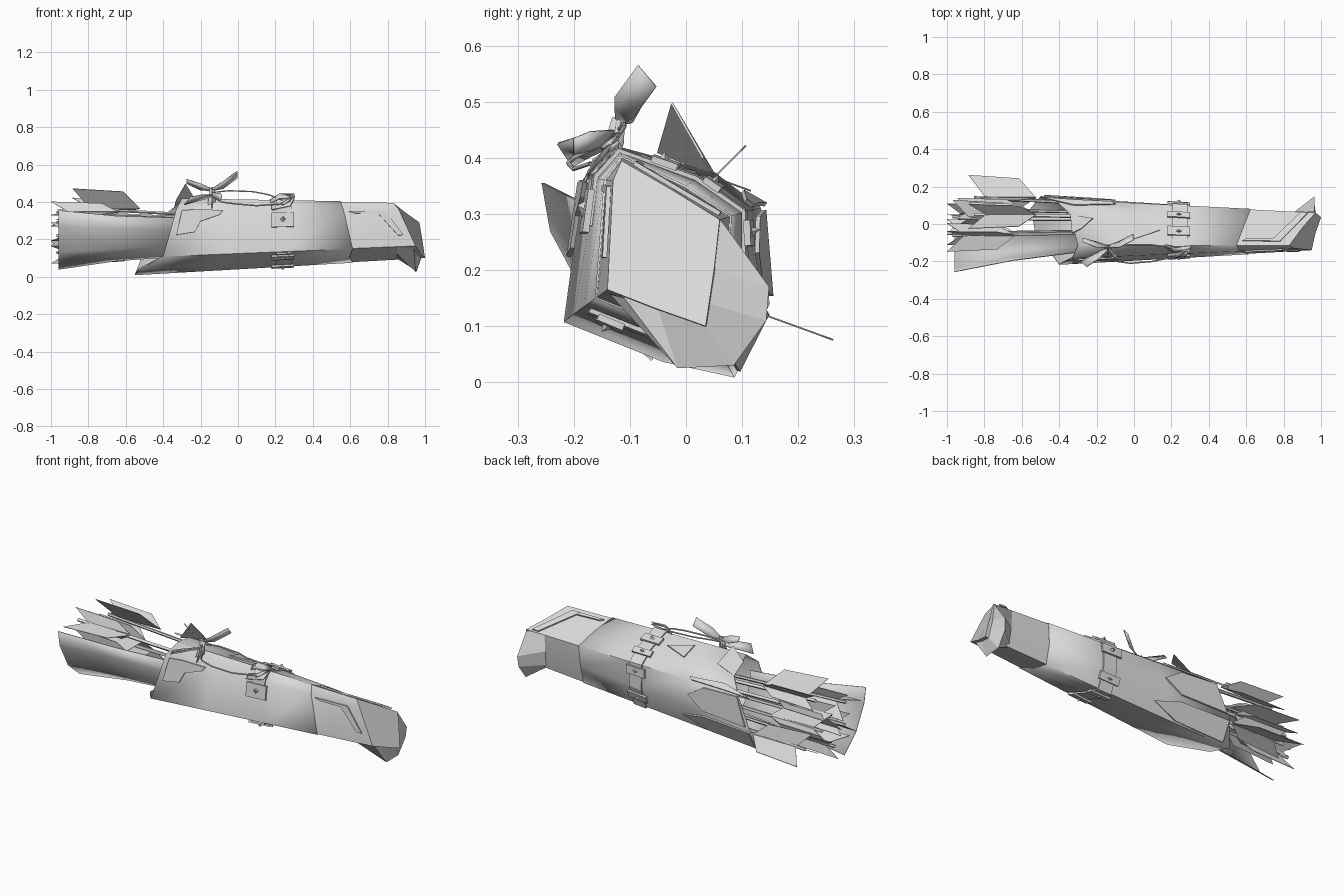
import bpy, bmesh, math
from mathutils import Vector as V

if "Cube" in bpy.data.objects:
    bpy.data.objects.remove(bpy.data.objects["Cube"])

grey = bpy.data.materials.new("light_grey")
grey.diffuse_color = (0.7, 0.7, 0.7, 1)
grey.use_nodes = True
grey.node_tree.nodes["Principled BSDF"].inputs["Base Color"].default_value = grey.diffuse_color


def make(name, verts, faces, thick=0.0, smooth=None):
    me = bpy.data.meshes.new(name)
    me.from_pydata([tuple(v) for v in verts], [], faces)
    bm = bmesh.new()
    bm.from_mesh(me)
    bmesh.ops.recalc_face_normals(bm, faces=bm.faces)
    bm.to_mesh(me)
    bm.free()
    me.materials.append(grey)
    ob = bpy.data.objects.new(name, me)
    bpy.context.collection.objects.link(ob)
    if thick:
        m = ob.modifiers.new("thickness", 'SOLIDIFY')
        m.thickness, m.offset = thick, 0
    if smooth:
        bpy.context.view_layer.objects.active = ob
        ob.select_set(True)
        bpy.ops.object.shade_smooth_by_angle(angle=math.radians(smooth))
        ob.select_set(False)
    return ob


def loft(name, rings, closed=False, thick=0.0, smooth=None, cap=False):
    n = len(rings[0])
    faces = [(i * n + j, i * n + (j + 1) % n, (i + 1) * n + (j + 1) % n, (i + 1) * n + j)
             for i in range(len(rings) - 1) for j in range(n if closed else n - 1)]
    if cap:
        k = (len(rings) - 1) * n
        faces.append(tuple(range(k, k + n)))
    return make(name, [p for r in rings for p in r], faces, thick, smooth)


# Quiver body: slanted open mouth lofted to a slanted square end
MOUTH = [V(p) for p in [(-.40, -.215, .11), (-.33, -.18, .36), (-.30, -.115, .415), (-.34, .05, .37),
                        (-.42, .13, .31), (-.50, .145, .14), (-.55, .085, .012), (-.53, -.04, .04)]]
END = [V(p) for p in [(.95, -.14, .165), (.86, -.13, .36), (.83, -.115, .395), (.90, -.02, .34),
                      (.97, .06, .29), (.985, .05, .2), (1.0, .035, .1), (.97, -.05, .13)]]


def surf(x, u, off=0.0):
    """Point on the body at length x, perimeter position u, lifted by off."""
    i, f = int(u) % 8, u % 1
    a, b = MOUTH[i].lerp(MOUTH[(i + 1) % 8], f), END[i].lerp(END[(i + 1) % 8], f)
    p = a.lerp(b, (x - a.x) / (b.x - a.x))
    out = V((0, p.y + .02 + .03 * x, p.z - .22)).normalized()
    return p + out * off


def plate(name, pts, off=.006, thick=.008):
    return make(name, [surf(x, u, off) for x, u in pts], [tuple(range(len(pts)))], thick)


loft("quiver_body", [MOUTH] + [[a.lerp(b, t) for a, b in zip(MOUTH, END)] for t in (.25, .5, .75)],
     True, .008, 50)
loft("quiver_lower_body", [[a.lerp(b, t) for a, b in zip(MOUTH, END)] for t in (.75, 1)],
     True, 0, 50, True)

# Flared toe flap around the closed end
tips = [V(p) for p in [(.94, -.11, .15), (.95, -.015, .025), (.955, .085, .03),
                       (.96, .143, .11), (.965, .148, .17), (.965, .065, .285)]]
base = [surf(.85, u) for u in (7.9, 7, 6.2, 5.8, 5, 4)]
inner = [END[0].lerp(END[7], .2), END[7], END[6], END[6].lerp(END[5], .4), END[5], END[4]]
loft("toe_flap", [base, tips, [p - V((.02, 0, 0)) for p in inner]])

# Large flared sheet rising from the mouth
back = [(-.96, -.255, .355), (-.96, -.24, .27), (-.96, -.165, .13), (-.96, -.06, .04)]
mid = [(-.65, -.195, .325), (-.65, -.185, .26), (-.65, -.145, .15), (-.65, -.06, .085)]
front = [(-.3, -.15, .315), (-.3, -.15, .25), (-.3, -.12, .17), (-.3, -.06, .11)]
loft("flared_sheet", [back, mid, front], thick=.005, smooth=40)


# Arrows: thin shaft plus slanted vanes, given as (angle, reach)
def arrow(y, z, x0, vanes):
    r = .009
    ring = [(r * math.cos(k * math.pi / 3), r * math.sin(k * math.pi / 3)) for k in range(6)]
    loft("arrow_shaft", [[(x, y * s + c, .2 + (z - .2) * s + d) for c, d in ring]
                         for x, s in ((x0 + .03, 1), (-.1, .75))], True, smooth=60)
    for ang, reach in vanes:
        d = V((0, math.cos(math.radians(ang)), math.sin(math.radians(ang))))
        o = V((0, y, z))
        quad = [o + d * h + V((x0 + dx, 0, 0)) for dx, h in ((.09, .003), (0, reach), (.27, reach * .85), (.36, .003))]
        make("arrow_vane", quad, [(0, 1, 2, 3)], .003)


arrow(.05, .365, -.885, [(125, .13), (45, .08), (-20, .07)])
arrow(.14, .12, -.885, [(-20, .13), (100, .09), (-150, .08)])
arrow(-.06, .345, -1.0, [(70, .06), (190, .09), (-50, .1)])
arrow(.03, .29, -.97, [(90, .07), (10, .1), (-120, .1)])
arrow(.04, .13, -1.0, [(-80, .06), (160, .1), (40, .09)])
arrow(.08, .22, -.95, [(0, .06), (120, .1), (-110, .1)])
arrow(-.05, .22, -1.0, [(95, .07), (-140, .08), (-20, .08)])

# Strap wrapping over the top, back and underside
us = [.62, 1, 1.5, 2, 3, 4, 5, 6, 7, 7.9]
loft("strap", [[surf(x, u, .009) for u in us] for x in (.205, .285)], thick=.008)

# Riveted strap plates
for u in (.72, 2.6, 3.3, 4.3, 5.4, 6.5, 7.6):
    w = .16
    plate("strap_plate", [(.18, u - w), (.30, u - w), (.30, u + w), (.18, u + w)], .016, .012)
    c, tip = surf(.24, u, .022), surf(.24, u, .036)
    q = [surf(.222, u, .02), surf(.24, u - .07, .02), surf(.258, u, .02), surf(.24, u + .07, .02)]
    make("rivet", q + [tip], [(0, 1, 4), (1, 2, 4), (2, 3, 4), (3, 0, 4)])


# Ribbons: flat bands following a path with a width direction
def ribbon(name, path, width, wdir, thick=.005):
    d = V(wdir).normalized()
    loft(name, [[V(p) - d * w / 2, V(p) + d * w / 2] for p, w in zip(path, width)], thick=thick, smooth=40)


# Knot near the strap
ribbon("knot_loop", [(.17, -.12, .40), (.22, -.14, .43), (.30, -.13, .43), (.28, -.16, .39), (.18, -.17, .37)],
       [.03, .035, .04, .035, .03], (0, .6, .6))
ribbon("knot_tail", [(.29, -.12, .425), (.24, -.165, .39), (.20, -.175, .36)], [.03, .04, .03], (1, 0, .3))

# Bow: stem, two upper leaves and two low tails
ribbon("bow_stem", [(-.14, -.15, .37), (-.14, -.13, .42), (-.14, -.12, .475)], [.05, .035, .025], (1, .3, 0))
ribbon("bow_stem_cross", [(-.14, -.15, .37), (-.14, -.13, .42), (-.14, -.12, .475)], [.05, .04, .025], (0, 1, .3))
ribbon("bow_leaf", [(-.14, -.12, .465), (-.08, -.11, .49), (-.005, -.07, .545)], [.015, .05, .05], (0, .6, -.7))
ribbon("bow_leaf", [(-.14, -.12, .465), (-.20, -.11, .48), (-.275, -.085, .51)], [.015, .045, .03], (0, .6, -.7))
ribbon("bow_tail", [(-.14, -.13, .43), (-.21, -.18, .42), (-.27, -.215, .405)], [.02, .05, .06], (.5, -.4, .6))
ribbon("bow_tail", [(-.14, -.13, .44), (-.10, -.17, .43), (-.09, -.20, .42)], [.02, .035, .03], (.3, 0, 1))


# Cords between bow and knot
def cord(pts):
    cu = bpy.data.curves.new("cord", 'CURVE')
    cu.dimensions, cu.bevel_depth, cu.bevel_resolution = '3D', .004, 1
    s = cu.splines.new('POLY')
    s.points.add(len(pts) - 1)
    for q, p in zip(s.points, pts):
        q.co = (*p, 1)
    cu.materials.append(grey)
    bpy.context.collection.objects.link(bpy.data.objects.new("cord", cu))


cord([(-.14, -.12, .45), (-.05, -.11, .46), (.08, -.11, .455), (.16, -.12, .44), (.24, -.14, .41)])
cord([(-.14, -.14, .43), (-.09, -.2, .4), (-.02, -.21, .39), (.1, -.2, .38), (.24, -.17, .39)])

# Mouth flap, patches and trim laid on the body
make("mouth_flap", [(-.34, .05, .37), (-.33, -.05, .41), (-.28, -.025, .497), (-.22, .03, .40)],
     [(0, 1, 2, 3)], .005)
plate("front_patch", [(-.33, .45), (-.30, .95), (-.22, .97), (-.08, .95), (-.10, .85), (-.2, .72), (-.23, .5)], .012)
plate("top_patch", [(0, 2.25), (.14, 2.6), (0, 2.9)])
plate("back_patch", [(-.42, 4.05), (-.2, 4.1), (-.1, 4.5), (-.2, 4.9), (-.48, 4.9)], .01)
plate("mouth_trim", [(-.5, 4.0), (-.32, 3.6), (-.1, 3.8), (-.12, 3.95), (-.32, 3.95)], .01)
plate("lower_patch", [(-.5, 5.1), (-.2, 5.15), (-.05, 5.5), (-.2, 5.9), (-.5, 5.9)], .008)

# Angular trim strips near the closed end
plate("front_trim", [(.59, .93), (.78, .93), (.80, .83), (.60, .85)][:2] + [(.78, .86), (.62, .88)], .006)
plate("front_trim", [(.74, .92), (.79, .92), (.885, .3), (.855, .3)], .006)
plate("top_trim", [(.58, 2.25), (.76, 2.25), (.76, 2.4), (.6, 2.35)], .006)
plate("top_trim", [(.73, 2.25), (.78, 2.25), (.93, 3.9), (.89, 3.9)], .008)
